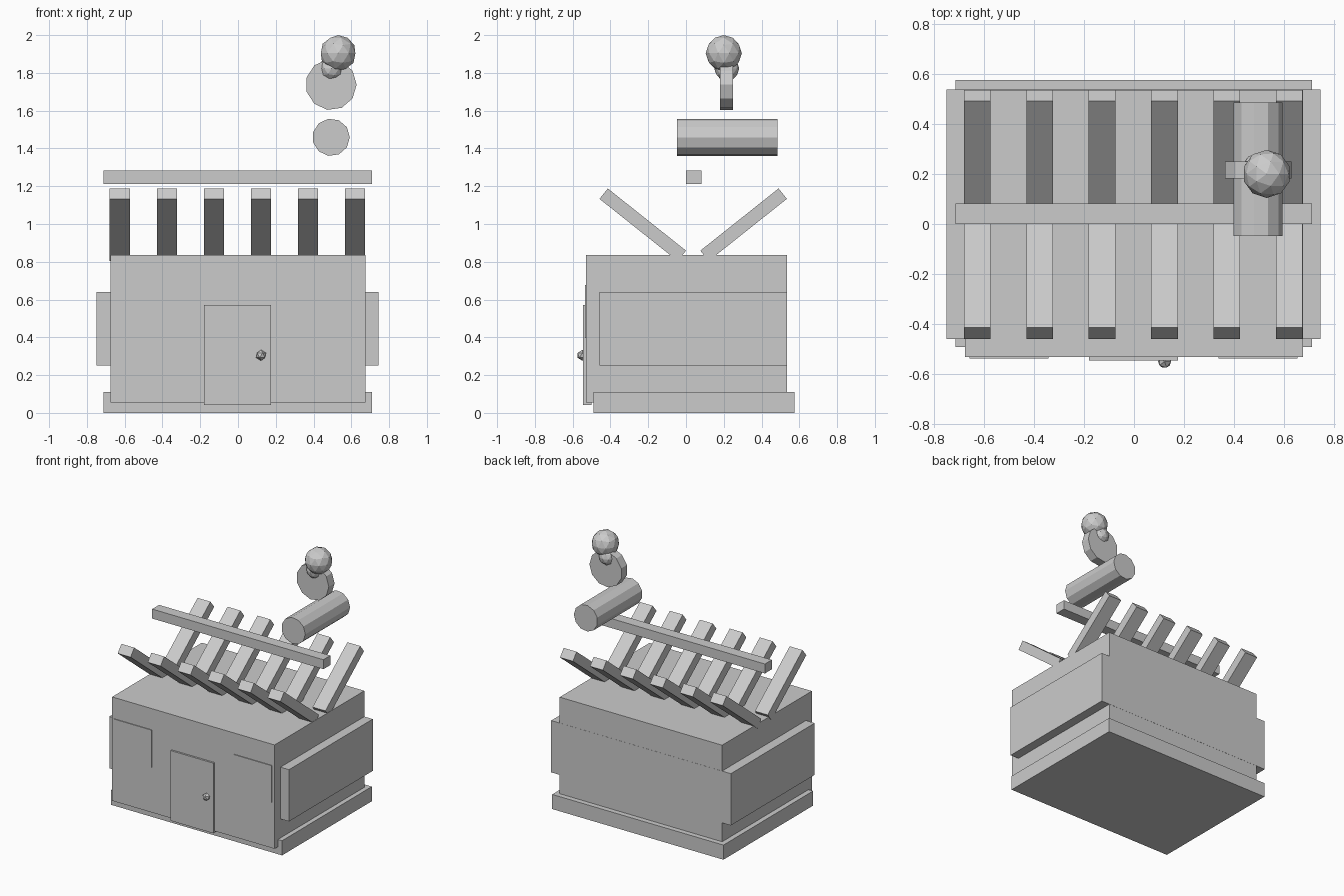
import bpy, bmesh, math
from mathutils import Vector

if "Cube" in bpy.data.objects:
    bpy.data.objects.remove(bpy.data.objects["Cube"])


def finish(name, bm):
    bmesh.ops.recalc_face_normals(bm, faces=bm.faces[:])
    mesh = bpy.data.meshes.new(name)
    bm.to_mesh(mesh)
    bm.free()
    obj = bpy.data.objects.new(name, mesh)
    bpy.context.collection.objects.link(obj)
    return obj


def prism(name, points, direction):
    """Extrude a planar outline along a vector."""
    bm = bmesh.new()
    face = bm.faces.new([bm.verts.new(p) for p in points])
    new = bmesh.ops.extrude_face_region(bm, geom=[face], use_keep_orig=True)
    verts = [g for g in new["geom"] if isinstance(g, bmesh.types.BMVert)]
    bmesh.ops.translate(bm, vec=Vector(direction), verts=verts)
    return finish(name, bm)


def box(name, x, y, z):
    outline = [(x[0], y[0], z[0]), (x[1], y[0], z[0]), (x[1], y[1], z[0]), (x[0], y[1], z[0])]
    return prism(name, outline, (0, 0, z[1] - z[0]))


def drum(name, cx, cz, r, y, sides=11):
    """Low-poly cylinder lying along y."""
    step = 2 * math.pi / sides
    ring = [(cx + r * math.cos(i * step), y[0], cz + r * math.sin(i * step)) for i in range(sides)]
    return prism(name, ring, (0, y[1] - y[0], 0))


def ball(name, centre, r, level):
    bm = bmesh.new()
    bmesh.ops.create_icosphere(bm, subdivisions=level, radius=r)
    bmesh.ops.translate(bm, vec=Vector(centre), verts=bm.verts[:])
    return finish(name, bm)


# House body, foundation and side band
box("house_body", (-0.675, 0.675), (-0.53, 0.535), (0.055, 0.835))
box("foundation", (-0.713, 0.71), (-0.491, 0.574), (0, 0.11))
box("side_band", (-0.748, 0.745), (-0.459, 0.536), (0.252, 0.641))

# Door with knob, and two windows
box("door", (-0.179, 0.176), (-0.544, -0.50), (0.043, 0.57))
ball("door_knob", (0.122, -0.549, 0.305), 0.029, 1)
for side, x in (("left", (-0.657, -0.342)), ("right", (0.338, 0.653))):
    box(f"window_{side}", x, (-0.536, -0.50), (0.396, 0.676))

# Slanted roof slats, front and back rows mirrored about the ridge plane
ridge_y = 0.038
profile = [(-0.414, 1.188), (-0.458, 1.133), (-0.044, 0.804), (0.0, 0.859)]
for i in range(6):
    x = -0.679 + 0.249 * i
    for row, flip in (("front", False), ("back", True)):
        pts = [(x, 2 * ridge_y - y if flip else y, z) for y, z in profile]
        prism(f"roof_slat_{row}_{i + 1}", pts, (0.107, 0, 0))

# Ridge beam floating over the slats
box("ridge_beam", (-0.713, 0.71), (0.0, 0.082), (1.211, 1.282))

# Chimney drum and cap disc
drum("chimney", 0.493, 1.459, 0.099, (-0.047, 0.485))
drum("chimney_cap", 0.493, 1.738, 0.135, (0.181, 0.249))

# Smoke puffs
ball("smoke_small", (0.495, 0.216, 1.823), 0.066, 2)
ball("smoke_large", (0.53, 0.2, 1.904), 0.096, 2)
